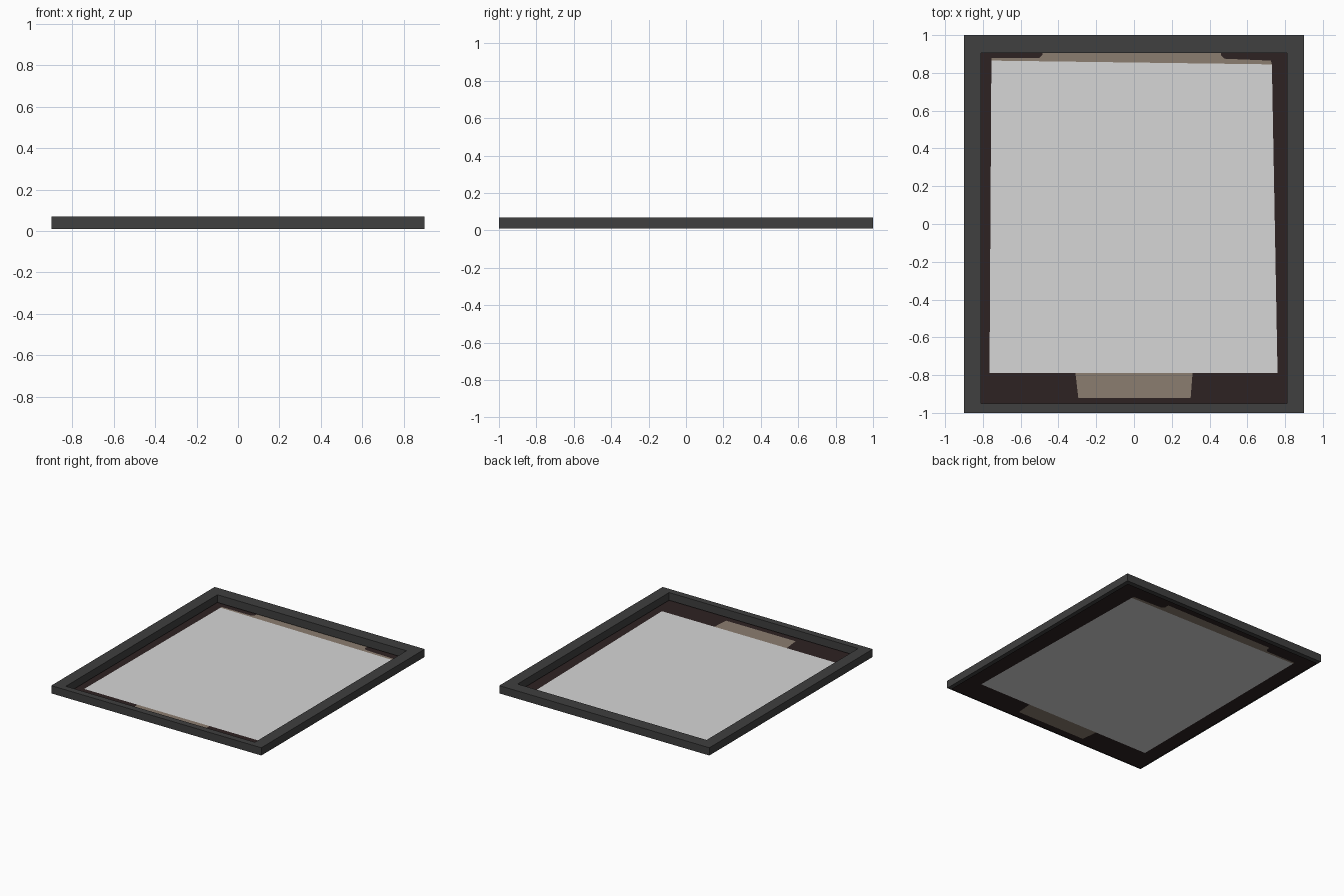
import bpy, bmesh

if "Cube" in bpy.data.objects:
    bpy.data.objects.remove(bpy.data.objects["Cube"])


def material(name, rgb):
    m = bpy.data.materials.new(name)
    m.diffuse_color = (*rgb, 1)
    m.use_nodes = True
    m.node_tree.nodes["Principled BSDF"].inputs["Base Color"].default_value = m.diffuse_color
    return m


charcoal = material("charcoal", (0.05, 0.05, 0.05))
dark_brown = material("dark brown", (0.027, 0.016, 0.016))
tan = material("tan", (0.26, 0.205, 0.16))
pale_grey = material("pale grey", (0.67, 0.67, 0.67))


def make_object(name, bm, mats):
    mesh = bpy.data.meshes.new(name)
    bm.to_mesh(mesh)
    bm.free()
    for m in mats:
        mesh.materials.append(m)
    obj = bpy.data.objects.new(name, mesh)
    bpy.context.collection.objects.link(obj)
    return obj


# Rectangular frame: thin rail at the front, wider rails elsewhere
bm = bmesh.new()


def rect(x, y0, y1, z):
    return [bm.verts.new(p) for p in ((-x, y0, z), (x, y0, z), (x, y1, z), (-x, y1, z))]


loops = [rect(0.90, -1.0, 1.0, 0.01), rect(0.90, -1.0, 1.0, 0.07),
         rect(0.81, -0.95, 0.905, 0.07), rect(0.81, -0.95, 0.905, 0.01)]
for a, b in zip(loops, loops[1:] + loops[:1]):
    for i in range(4):
        j = (i + 1) % 4
        bm.faces.new((a[i], a[j], b[j], b[i]))
bmesh.ops.recalc_face_normals(bm, faces=bm.faces)
make_object("frame", bm, [charcoal])

# Thin backing sheet, cut into coloured areas
areas = [
    # pale centre panel
    (2, [(-.765, -.79), (-.31, -.79), (.31, -.79), (.76, -.79), (.73, .845), (-.755, .865)]),
    # front tab
    (1, [(-.295, -.92), (.30, -.92), (.31, -.79), (-.31, -.79)]),
    # back tab
    (1, [(-.755, .865), (.73, .845), (.725, .865), (.48, .875), (.46, .895),
         (.46, .93), (-.48, .93), (-.485, .895), (-.50, .88), (-.755, .88)]),
    # dark border: front, back, left, right
    (0, [(-.88, -.98), (.88, -.98), (.88, -.92), (.30, -.92), (-.295, -.92), (-.88, -.92)]),
    (0, [(-.88, .93), (-.48, .93), (.46, .93), (.88, .93), (.88, .98), (-.88, .98)]),
    (0, [(-.88, -.92), (-.295, -.92), (-.31, -.79), (-.765, -.79), (-.755, .865),
         (-.755, .88), (-.50, .88), (-.485, .895), (-.48, .93), (-.88, .93)]),
    (0, [(.30, -.92), (.88, -.92), (.88, .93), (.46, .93), (.46, .895),
         (.48, .875), (.725, .865), (.73, .845), (.76, -.79), (.31, -.79)]),
]
bm = bmesh.new()
for index, points in areas:
    face = bm.faces.new([bm.verts.new((x, y, 0)) for x, y in points])
    face.material_index = index
bmesh.ops.remove_doubles(bm, verts=bm.verts, dist=0.0005)
make_object("backing_sheet", bm, [dark_brown, tan, pale_grey])
